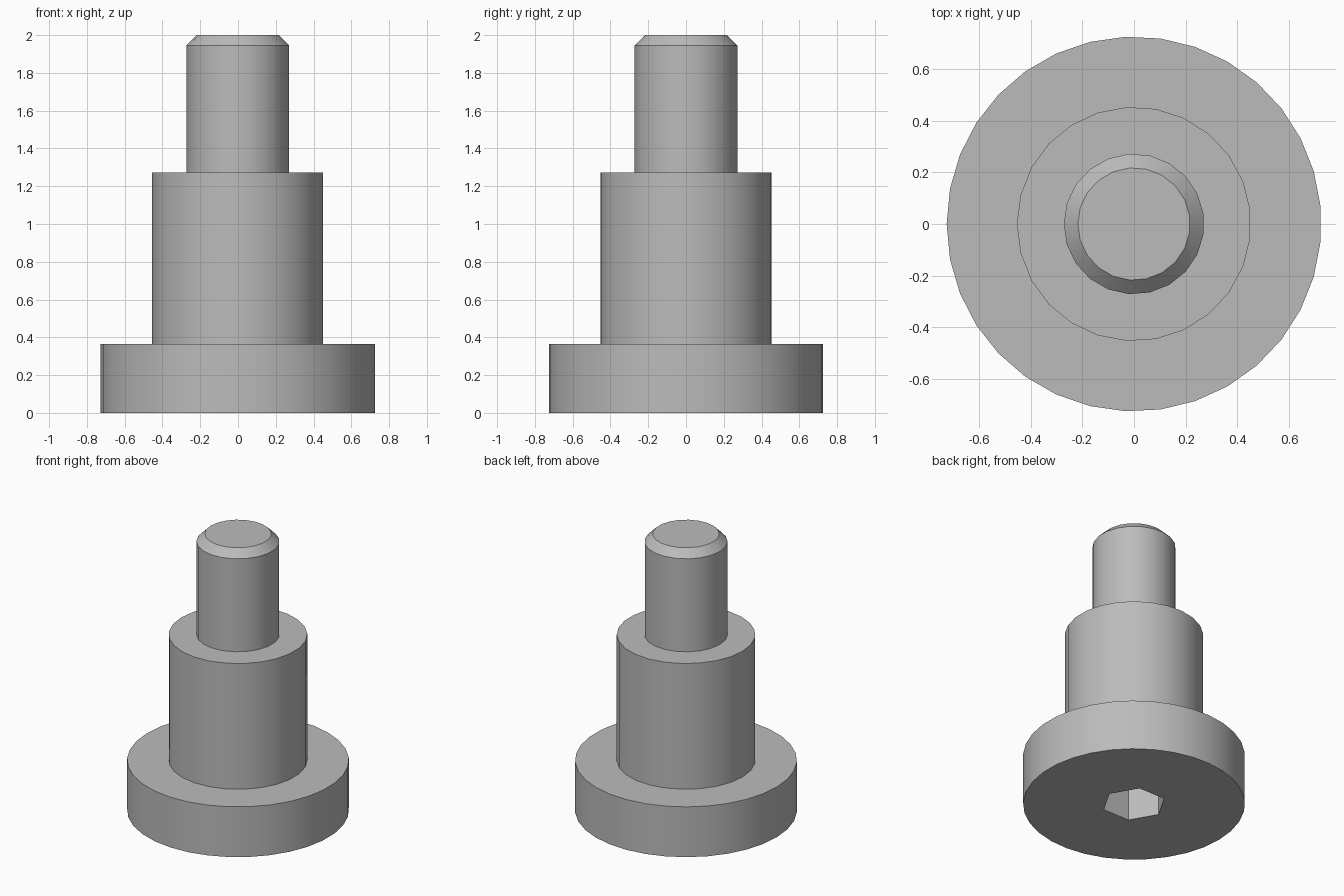
import bpy
import bmesh
from math import cos, sin, pi, radians, sqrt

cube = bpy.data.objects.get("Cube")
if cube:
    bpy.data.objects.remove(cube, do_unlink=True)

MM = 2 / 22          # the bolt is 22 mm long
HEAD_SIDES, SHOULDER_SIDES, SHANK_SIDES = 33, 25, 21

steel = bpy.data.materials.new("steel_grey")
steel.use_nodes = True
colour = (0.5, 0.5, 0.5, 1)
steel.diffuse_color = colour
steel.node_tree.nodes["Principled BSDF"].inputs["Base Color"].default_value = colour

bm = bmesh.new()


def ring(radius, height, sides):
    """Closed loop of edges, first corner on -x; sizes in mm."""
    verts = []
    for i in range(sides):
        a = pi + 2 * pi * i / sides
        verts.append(bm.verts.new((radius * MM * cos(a), radius * MM * sin(a), height * MM)))
    edges = [bm.edges.new((verts[i - 1], verts[i])) for i in range(sides)]
    return verts, edges


def wall(low, high):
    """Side faces between two rings with equal sides."""
    a, b = low[0], high[0]
    for i in range(len(a)):
        bm.faces.new((a[i - 1], a[i], b[i], b[i - 1]))


def step(outer, inner):
    """Flat face between two rings at the same height."""
    bmesh.ops.triangle_fill(bm, edges=outer[1] + inner[1], use_beauty=True)


# Head
head_low = ring(8, 0, HEAD_SIDES)
head_high = ring(8, 4, HEAD_SIDES)
wall(head_low, head_high)

# Hex socket, 4 mm across flats
socket_rim = ring(4 / sqrt(3), 0, 6)
socket_end = ring(4 / sqrt(3), 3, 6)
wall(socket_rim, socket_end)
bm.faces.new(socket_end[0])
step(head_low, socket_rim)

# Shoulder
shoulder_low = ring(5, 4, SHOULDER_SIDES)
shoulder_high = ring(5, 14, SHOULDER_SIDES)
step(head_high, shoulder_low)
wall(shoulder_low, shoulder_high)

# Shank with chamfered tip
shank_low = ring(3, 14, SHANK_SIDES)
shank_high = ring(3, 21.4, SHANK_SIDES)
tip = ring(2.4, 22, SHANK_SIDES)
step(shoulder_high, shank_low)
wall(shank_low, shank_high)
wall(shank_high, tip)
bm.faces.new(tip[0])

bmesh.ops.recalc_face_normals(bm, faces=bm.faces[:])
mesh = bpy.data.meshes.new("shoulder_bolt")
bm.to_mesh(mesh)
bm.free()
mesh.materials.append(steel)

bolt = bpy.data.objects.new("shoulder_bolt", mesh)
bpy.context.collection.objects.link(bolt)
bpy.ops.object.select_all(action="DESELECT")
bolt.select_set(True)
bpy.context.view_layer.objects.active = bolt
bpy.ops.object.shade_smooth_by_angle(angle=radians(30))
